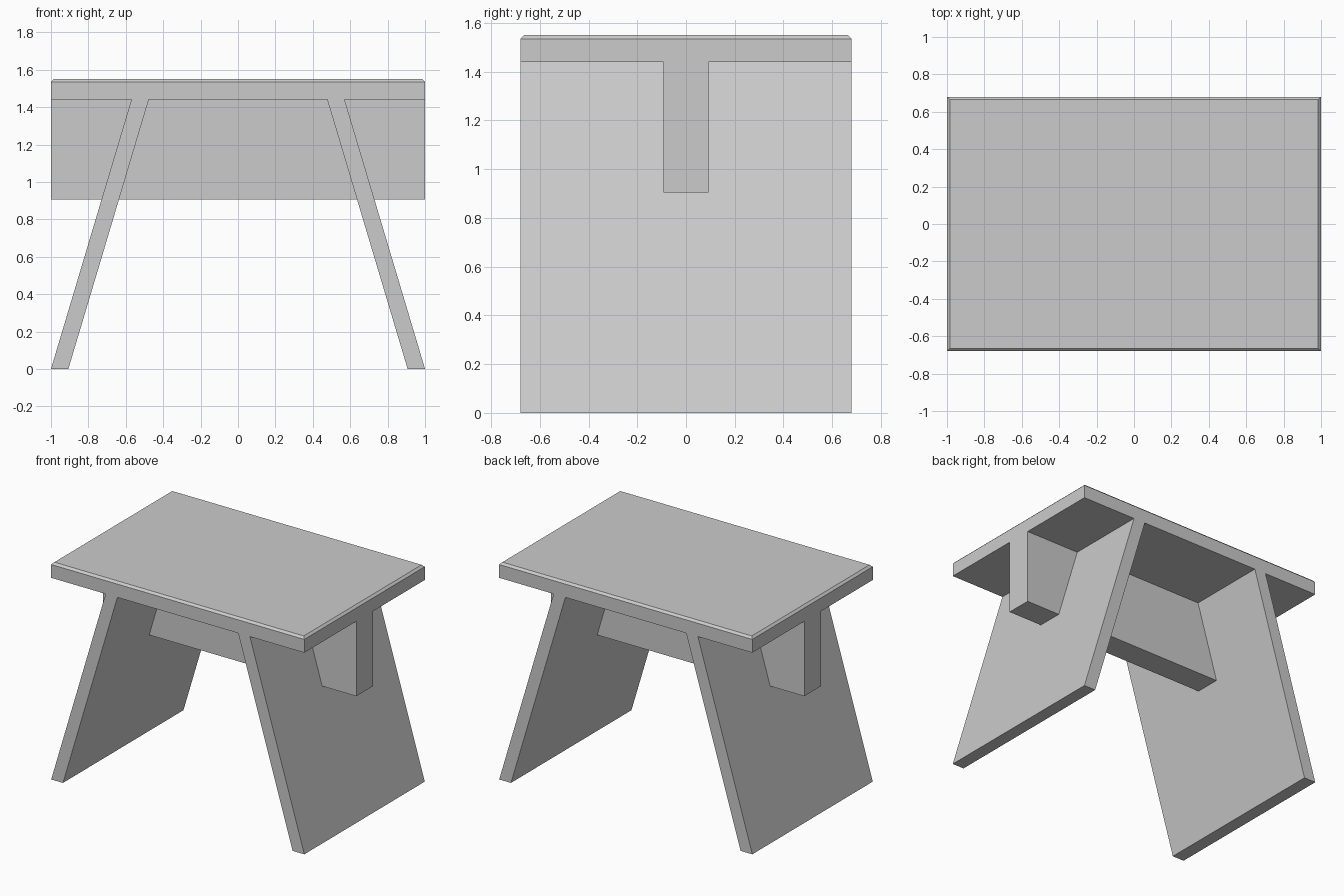
import bpy
import bmesh

cube = bpy.data.objects.get("Cube")
if cube:
    bpy.data.objects.remove(cube, do_unlink=True)

HALF_X, HALF_Y = 1.0, 0.68
UNDERSIDE, TOP = 1.44, 1.55
CHAMFER = 0.015

grey = bpy.data.materials.new("light_grey")
grey.use_nodes = True
colour = (0.6, 0.6, 0.6, 1)
grey.diffuse_color = colour
grey.node_tree.nodes["Principled BSDF"].inputs["Base Color"].default_value = colour


def extrude_profile(name, profile, half_depth):
    """Extrude a profile of (x, z) points symmetrically along y."""
    bm = bmesh.new()
    face = bm.faces.new([bm.verts.new((x, -half_depth, z)) for x, z in profile])
    result = bmesh.ops.extrude_face_region(bm, geom=[face])
    verts = [v for v in result["geom"] if isinstance(v, bmesh.types.BMVert)]
    bmesh.ops.translate(bm, verts=verts, vec=(0, 2 * half_depth, 0))
    bmesh.ops.recalc_face_normals(bm, faces=bm.faces)
    mesh = bpy.data.meshes.new(name)
    bm.to_mesh(mesh)
    bm.free()
    mesh.materials.append(grey)
    obj = bpy.data.objects.new(name, mesh)
    bpy.context.collection.objects.link(obj)
    return obj


def box_profile(half_width, low, high):
    return [(-half_width, low), (half_width, low), (half_width, high), (-half_width, high)]


# Seat board with a small chamfer around its upper rim
seat = extrude_profile("seat", box_profile(HALF_X, UNDERSIDE, TOP), HALF_Y)
bm = bmesh.new()
bm.from_mesh(seat.data)
rim = [e for e in bm.edges if all(v.co.z > TOP - 0.01 for v in e.verts)]
bmesh.ops.bevel(bm, geom=rim, offset=CHAMFER, segments=1, affect="EDGES")
bm.to_mesh(seat.data)
bm.free()

# Central rail running lengthwise under the seat, through both legs
extrude_profile("rail", box_profile(HALF_X, 0.905, UNDERSIDE), 0.093)

# Splayed panel legs, one at each end
for side, sign in (("left", 1), ("right", -1)):
    outline = [(0.907, 0), (1.0, 0), (0.57, UNDERSIDE), (0.477, UNDERSIDE)]
    extrude_profile(side + "_leg", [(sign * x, z) for x, z in outline], HALF_Y)
